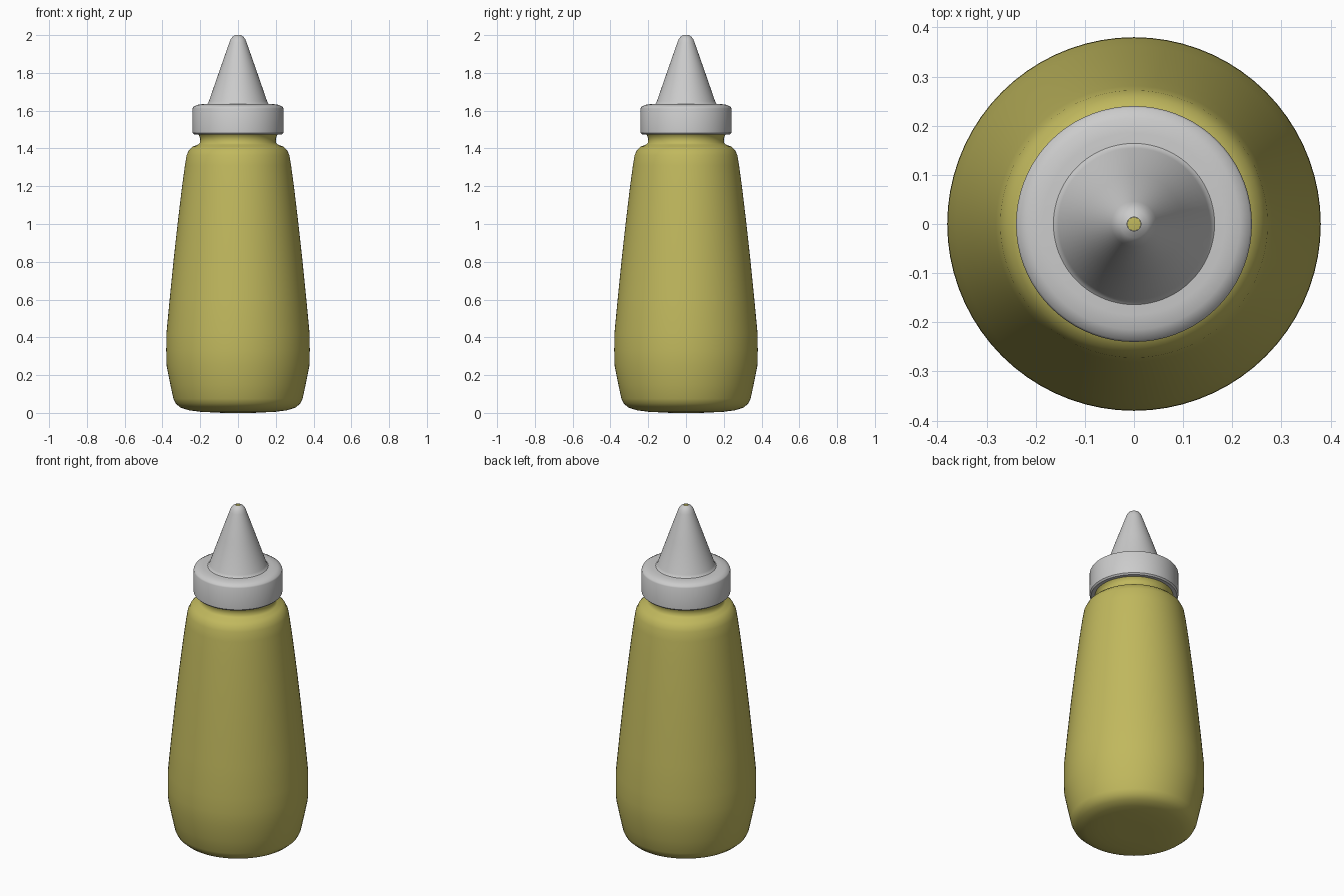
import bpy, bmesh, math

if "Cube" in bpy.data.objects:
    bpy.data.objects.remove(bpy.data.objects["Cube"])

def lathe(name, profile, colour=None, steps=72, angle=40):
    """Spin an (r, z) profile round the z axis."""
    bm = bmesh.new()
    verts = [bm.verts.new((r, 0, z)) for r, z in profile]
    edges = [bm.edges.new(p) for p in zip(verts, verts[1:])]
    bmesh.ops.spin(bm, geom=verts + edges, cent=(0, 0, 0), axis=(0, 0, 1),
                   angle=2 * math.pi, steps=steps)
    bmesh.ops.remove_doubles(bm, verts=bm.verts, dist=0.0001)
    bmesh.ops.recalc_face_normals(bm, faces=bm.faces)
    mesh = bpy.data.meshes.new(name)
    bm.to_mesh(mesh)
    bm.free()
    ob = bpy.data.objects.new(name, mesh)
    bpy.context.collection.objects.link(ob)
    if colour:
        mesh.materials.append(colour)
    bpy.ops.object.select_all(action='DESELECT')
    ob.select_set(True)
    bpy.context.view_layer.objects.active = ob
    bpy.ops.object.shade_smooth_by_angle(angle=math.radians(angle))
    return ob

mustard = bpy.data.materials.new("mustard_yellow")
mustard.diffuse_color = (0.53, 0.48, 0.11, 1)
mustard.use_nodes = True
mustard.node_tree.nodes["Principled BSDF"].inputs["Base Color"].default_value = mustard.diffuse_color

# Squeeze bottle with shoulder and neck
lathe("bottle_body", [
    (0, 0.005), (0.08, 0), (0.2, 0.006), (0.26, 0.014), (0.305, 0.028), (0.33, 0.05),
    (0.342, 0.075), (0.358, 0.15), (0.378, 0.25), (0.38, 0.33), (0.379, 0.42),
    (0.362, 0.6), (0.342, 0.8), (0.32, 1.0), (0.296, 1.2), (0.281, 1.31),
    (0.272, 1.365), (0.259, 1.392), (0.24, 1.41), (0.212, 1.42), (0.202, 1.43),
    (0.2, 1.452), (0.206, 1.468), (0.216, 1.48), (0, 1.48)], mustard, angle=60)

# Screw cap
lathe("cap_collar", [
    (0, 1.475), (0.232, 1.475), (0.24, 1.483), (0.24, 1.612), (0.236, 1.62),
    (0.215, 1.631), (0.185, 1.635), (0, 1.635)])

# Conical nozzle with open tip
lathe("nozzle", [
    (0.168, 1.632), (0.16, 1.638), (0.154, 1.65), (0.1, 1.806), (0.046, 1.96),
    (0.039, 1.978), (0.028, 1.992), (0.014, 2.0), (0.014, 1.985)])

# Filling visible in the tip
lathe("nozzle_filling", [(0, 1.998), (0.0138, 1.996), (0.0138, 1.97), (0, 1.97)], mustard)
